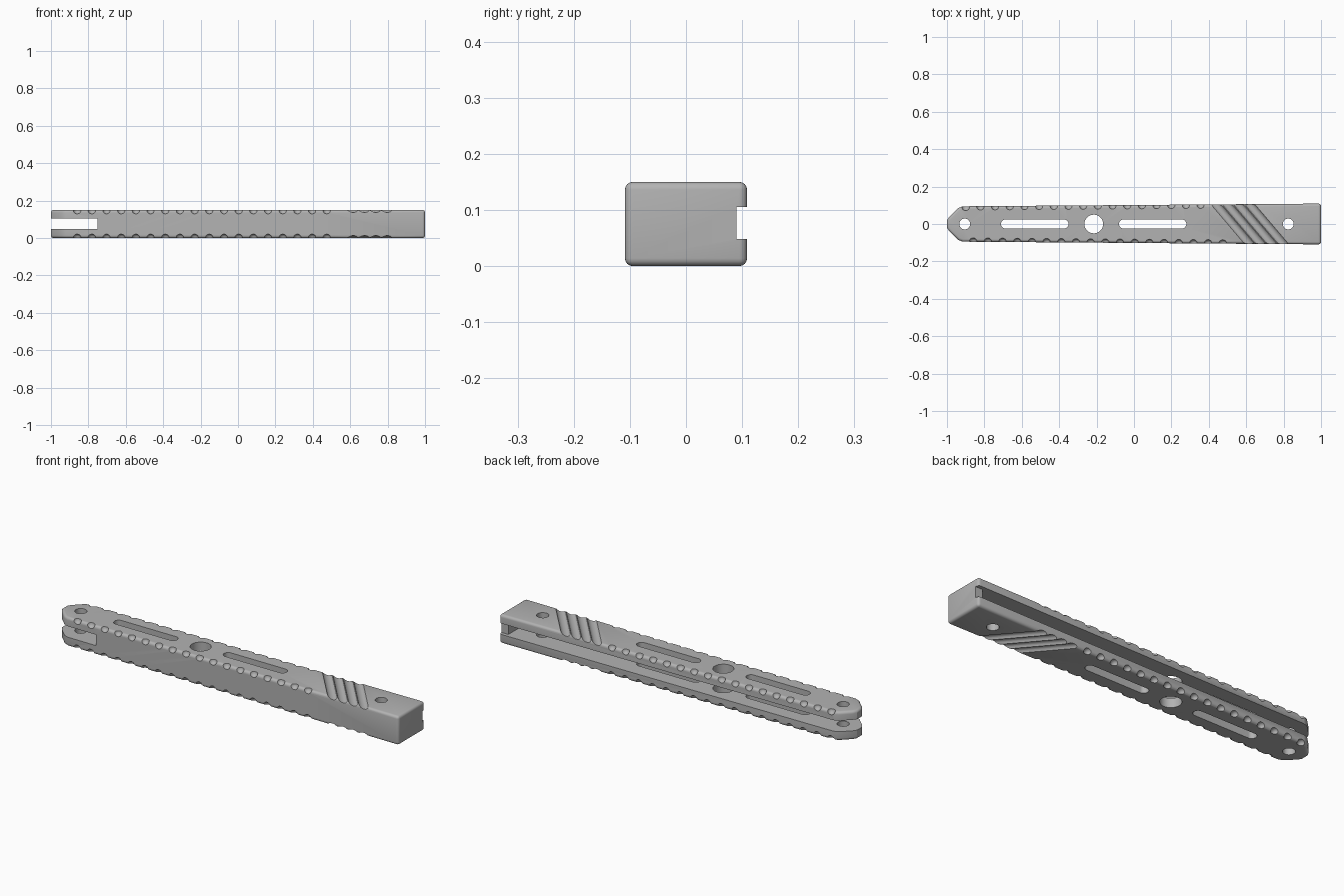
import bpy, bmesh, math
from mathutils import Matrix, Vector

cube = bpy.data.objects.get("Cube")
if cube:
    bpy.data.objects.remove(cube, do_unlink=True)

H = 0.15                       # handle thickness
SLOT_LOW, SLOT_HIGH = 0.048, 0.105

grey = bpy.data.materials.new("matte grey")
grey.use_nodes = True
colour = (0.45, 0.45, 0.45, 1)
grey.diffuse_color = colour
grey.node_tree.nodes["Principled BSDF"].inputs["Base Color"].default_value = colour


def make(name, bm):
    bmesh.ops.recalc_face_normals(bm, faces=bm.faces)
    mesh = bpy.data.meshes.new(name)
    bm.to_mesh(mesh)
    bm.free()
    mesh.materials.append(grey)
    obj = bpy.data.objects.new(name, mesh)
    bpy.context.collection.objects.link(obj)
    return obj


def prism(bm, outline, low, high):
    base = bm.faces.new([bm.verts.new((x, y, low)) for x, y in outline])
    top = bmesh.ops.extrude_face_region(bm, geom=[base])["geom"]
    moved = [v for v in top if isinstance(v, bmesh.types.BMVert)]
    bmesh.ops.translate(bm, verts=moved, vec=(0, 0, high - low))


def box(bm, x0, x1, y0, y1, z0, z1):
    prism(bm, [(x0, y0), (x1, y0), (x1, y1), (x0, y1)], z0, z1)


def apply(obj, mod):
    bpy.context.view_layer.objects.active = obj
    bpy.ops.object.modifier_apply(modifier=mod.name)


def cut(obj, name, bm):
    cutter = make(name, bm)
    cutter.hide_render = True
    mod = obj.modifiers.new(name, "BOOLEAN")
    mod.operation = "DIFFERENCE"
    mod.solver = "EXACT"
    mod.object = cutter
    apply(obj, mod)
    bpy.data.objects.remove(cutter, do_unlink=True)


def half_width(x):
    # gentle taper toward the pointed end
    return 0.1015 + 0.0075 * x


# Tapered body with a blunt point and rounded edges
side = [(-1, 0.02), (-0.988, 0.038), (-0.94, 0.085), (-0.915, half_width(-0.915)),
        (1, 0.109)]
outline = side + [(x, -y) for x, y in reversed(side)]
bm = bmesh.new()
prism(bm, outline, 0, H)
handle = make("handle", bm)
bevel = handle.modifiers.new("rounding", "BEVEL")
bevel.width = 0.014
bevel.segments = 4
bevel.limit_method = "ANGLE"
bevel.angle_limit = math.radians(40)
apply(handle, bevel)

# Blade channel, open at the back and through the tip
bm = bmesh.new()
channel = [(-1.1, -0.2), (-0.75, -0.2), (-0.75, -0.075), (0.96, -0.075),
           (0.96, 0.09), (1.1, 0.09), (1.1, 0.2), (-1.1, 0.2)]
prism(bm, channel, SLOT_LOW, SLOT_HIGH)
cut(handle, "blade_channel", bm)


# Round holes and long slots through both plates
def stadium(bm, x0, x1, r, steps=16):
    pts = []
    for centre, start in ((x1, -math.pi / 2), (x0, math.pi / 2)):
        for i in range(steps + 1):
            if x0 == x1 and i == steps:
                continue
            a = start + math.pi * i / steps
            pts.append((centre + r * math.cos(a), r * math.sin(a)))
    prism(bm, pts, -0.1, H + 0.1)


bm = bmesh.new()
for x0, x1, r in ((-0.905, -0.905, 0.029), (-0.687, -0.374, 0.024),
                  (-0.215, -0.215, 0.05), (-0.056, 0.256, 0.024),
                  (0.825, 0.825, 0.029)):
    stadium(bm, x0, x1, r)
cut(handle, "through_holes", bm)

# Scalloped grip notches along all four long edges
bm = bmesh.new()
for sign, first, count in ((-1, -0.86, 18), (1, -0.90, 17)):
    for i in range(count):
        x = first + 0.0785 * i
        y = half_width(x) if x > -0.9 else 0.092
        for z in (0, H):
            bmesh.ops.create_uvsphere(bm, u_segments=16, v_segments=10, radius=0.021,
                                      matrix=Matrix.Translation((x, sign * y, z)))
cut(handle, "grip_notches", bm)

# Diagonal thumb grooves on both broad faces
bm = bmesh.new()
direction = Vector((0.17, -0.2, 0)).normalized()
turn = direction.to_track_quat("Z", "Y").to_matrix().to_4x4()
for i in range(4):
    x = 0.528 + 0.06 * i
    for z in (-0.011, H + 0.011):
        bmesh.ops.create_cone(bm, cap_ends=True, segments=32, radius1=0.024, radius2=0.024,
                              depth=0.5, matrix=Matrix.Translation((x, 0, z)) @ turn)
cut(handle, "thumb_grooves", bm)

# Smooth the rounded areas while keeping crisp cut edges
bpy.ops.object.select_all(action="DESELECT")
handle.select_set(True)
bpy.context.view_layer.objects.active = handle
bpy.ops.object.shade_smooth_by_angle(angle=math.radians(30))
